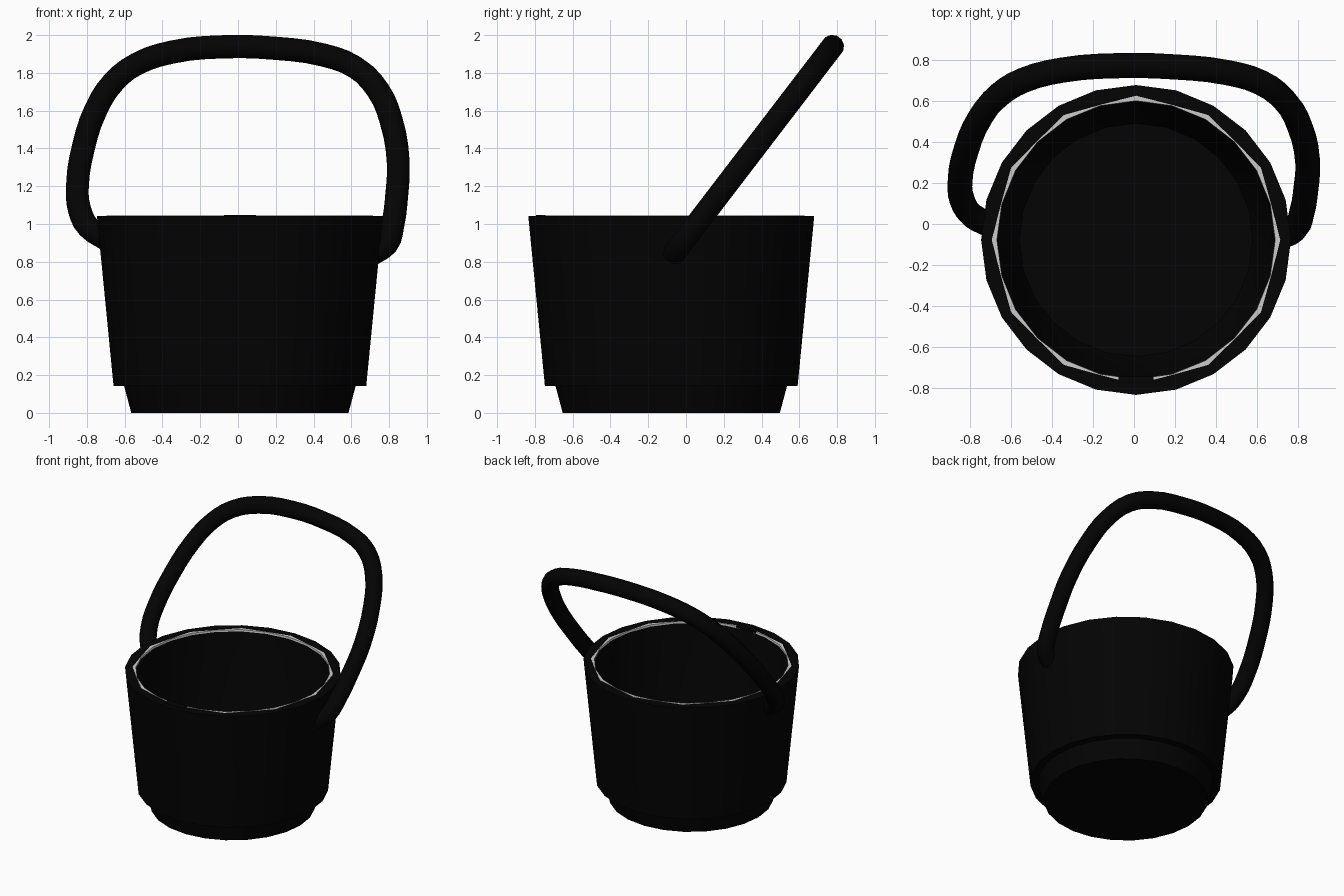
import bpy, bmesh, math

if "Cube" in bpy.data.objects:
    bpy.data.objects.remove(bpy.data.objects["Cube"])

CX, CY, SIDES = 0.01, -0.078, 24


def material(name, v):
    m = bpy.data.materials.new(name)
    m.diffuse_color = (v, v, v, 1)
    m.use_nodes = True
    m.node_tree.nodes["Principled BSDF"].inputs["Base Color"].default_value = m.diffuse_color
    return m


black = material("black_plastic", 0.001)


def finish(ob, mat=None, angle=40):
    if mat:
        ob.data.materials.append(mat)
    bpy.ops.object.select_all(action='DESELECT')
    ob.select_set(True)
    bpy.context.view_layer.objects.active = ob
    bpy.ops.object.shade_smooth_by_angle(angle=math.radians(angle))


def lathe(name, profile, mat=None, closed=False, caps=()):
    """Revolve (even radius, odd radius, z) rings; caps lists the rings to fill."""
    bm = bmesh.new()
    rings = []
    for r_even, r_odd, z in profile:
        ring = []
        for i in range(SIDES):
            a, r = 2 * math.pi * i / SIDES, (r_odd if i % 2 else r_even)
            ring.append(bm.verts.new((CX + r * math.cos(a), CY + r * math.sin(a), z)))
        rings.append(ring)
    pairs = list(zip(rings, rings[1:]))
    if closed:
        pairs.append((rings[-1], rings[0]))
    for a, b in pairs:
        for i in range(SIDES):
            j = (i + 1) % SIDES
            bm.faces.new((a[i], a[j], b[j], b[i]))
    for c in caps:
        bm.faces.new(rings[c])
    bmesh.ops.recalc_face_normals(bm, faces=bm.faces)
    me = bpy.data.meshes.new(name)
    bm.to_mesh(me)
    bm.free()
    ob = bpy.data.objects.new(name, me)
    bpy.context.collection.objects.link(ob)
    finish(ob, mat)
    return ob


# Bucket: stepped base, tapered wall, flat rim, deep interior
wall = [(0.575, 0), (0.613, 0.143), (0.669, 0.143), (0.757, 1.042),
        (0.683, 1.042), (0.605, 0.14), (0.57, 0.025)]
lathe("bucket", [(r, r, z) for r, z in wall], black, caps=(0, -1))

# Thin pale seam inside the rim, widest at every second corner
lathe("rim_seam", [(0.705, 0.683, 1.03), (0.705, 0.683, 1.044),
                   (0.680, 0.679, 1.044), (0.679, 0.678, 1.03)], closed=True)

# Small raised patch covering the seam at the front
bpy.ops.mesh.primitive_cube_add(size=1, location=(CX, CY - 0.692, 1.04))
patch = bpy.context.object
patch.name = "rim_patch"
patch.scale = (0.17, 0.05, 0.014)
finish(patch, black)

# Carrying handle: a tube lying in a plane leaning backwards
path = [(-0.70, 0.92), (-0.79, 0.98), (-0.84, 1.08), (-0.85, 1.2), (-0.82, 1.4),
        (-0.75, 1.61), (-0.66, 1.75), (-0.54, 1.845), (-0.35, 1.91), (-0.08, 1.938),
        (0.2, 1.93), (0.45, 1.895), (0.62, 1.83), (0.74, 1.71), (0.81, 1.55),
        (0.848, 1.33), (0.84, 1.15), (0.82, 1.0), (0.785, 0.89), (0.71, 0.84)]
cu = bpy.data.curves.new("handle", 'CURVE')
cu.dimensions = '3D'
cu.bevel_depth = 0.062
cu.bevel_resolution = 4
cu.resolution_u = 3
cu.use_fill_caps = True
sp = cu.splines.new('BEZIER')
sp.bezier_points.add(len(path) - 1)
for p, (x, z) in zip(sp.bezier_points, path):
    p.co = (x, -0.055 + (z - 0.855) / 1.307, z)
    p.handle_left_type = p.handle_right_type = 'AUTO'
handle = bpy.data.objects.new("handle", cu)
bpy.context.collection.objects.link(handle)
bpy.ops.object.select_all(action='DESELECT')
handle.select_set(True)
bpy.context.view_layer.objects.active = handle
bpy.ops.object.convert(target='MESH')
finish(bpy.context.view_layer.objects.active, black, 50)
